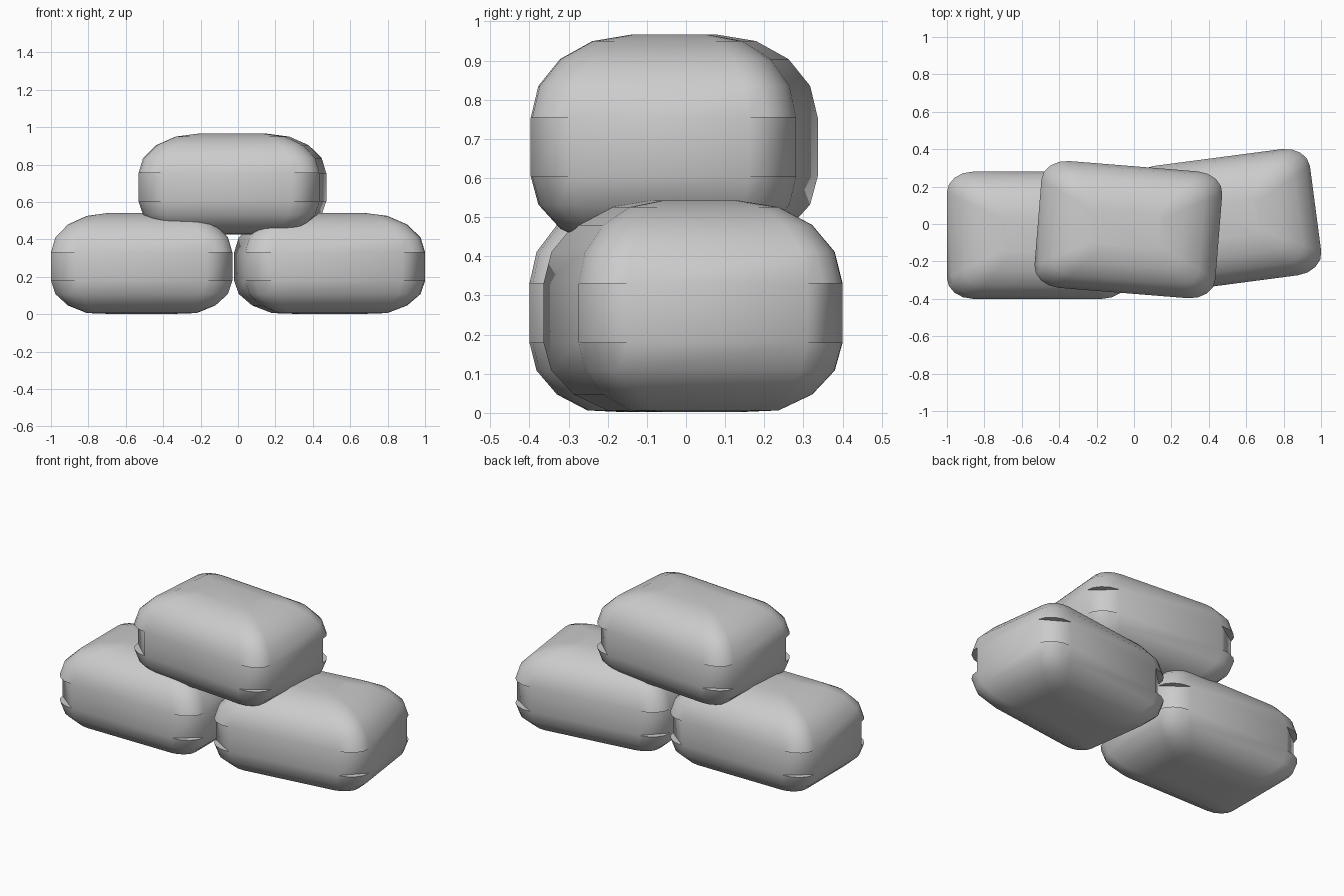
import bpy, bmesh
from math import sin, cos, pi, radians

cube = bpy.data.objects.get("Cube")
if cube:
    bpy.data.objects.remove(cube, do_unlink=True)

stone = bpy.data.materials.new("stone grey")
stone.use_nodes = True
GREY = (0.6, 0.6, 0.6, 1)
stone.diffuse_color = GREY
stone.node_tree.nodes["Principled BSDF"].inputs["Base Color"].default_value = GREY

HALF_X, HALF_Y = 0.485, 0.34       # half size in plan
ROUND_X, ROUND_Y = 0.31, 0.24      # how far the top and bottom edges roll in
CORNER_X, CORNER_Y = 0.14, 0.11    # rounding of the upright corners
SEG = 4
LOW, HIGH = 0.18, 0.33             # flat band around the waist


def ring(bm, t, z):
    """Rounded rectangle, pulled inward as the edge angle t climbs."""
    hx = HALF_X - ROUND_X * (1 - cos(t))
    hy = HALF_Y - ROUND_Y * (1 - cos(t))
    shrink = 0.25 + 0.75 * cos(t)
    cx, cy = CORNER_X * shrink, CORNER_Y * shrink
    verts = []
    for q, (sx, sy) in enumerate([(1, 1), (-1, 1), (-1, -1), (1, -1)]):
        for i in range(SEG + 1):
            a = (q + i / SEG) * pi / 2
            verts.append(bm.verts.new((sx * (hx - cx) + cx * cos(a),
                                       sy * (hy - cy) + cy * sin(a), z)))
    return verts


def bridge(bm, lower, upper):
    n = len(lower)
    for i in range(n):
        j = (i + 1) % n
        bm.faces.new((lower[i], lower[j], upper[j], upper[i]))


def make_bag(name, location, turn):
    bm = bmesh.new()
    angles = [i * pi / 2 / SEG for i in range(SEG + 1)]
    top = [ring(bm, t, HIGH + 0.212 * sin(t)) for t in angles]
    bottom = [ring(bm, t, max(0.002, LOW - 0.188 * sin(t))) for t in angles]
    for i in range(SEG):
        bridge(bm, top[i], top[i + 1])
        bridge(bm, bottom[i + 1], bottom[i])
    bm.faces.new(top[-1])
    bm.faces.new(bottom[-1][::-1])

    # Waist band with straight-cut corners and small ledges above and below
    step = SEG + 1
    ends = [k for q in range(4) for k in (q * step, q * step + SEG)]
    bridge(bm, [bottom[0][k] for k in ends], [top[0][k] for k in ends])
    for q in range(4):
        span = slice(q * step, (q + 1) * step)
        bm.faces.new(top[0][span][::-1])
        bm.faces.new(bottom[0][span])

    mesh = bpy.data.meshes.new(name)
    bm.to_mesh(mesh)
    bm.free()
    mesh.materials.append(stone)
    obj = bpy.data.objects.new(name, mesh)
    obj.location = location
    obj.rotation_euler.z = radians(turn)
    bpy.context.collection.objects.link(obj)
    bpy.ops.object.select_all(action="DESELECT")
    obj.select_set(True)
    bpy.context.view_layer.objects.active = obj
    bpy.ops.object.shade_smooth_by_angle(angle=radians(60))


# Two bags side by side with a third resting across them
make_bag("right_lower_bag", (-0.515, -0.06, 0), 0)
make_bag("left_lower_bag", (0.49, 0.018, 0), 7.5)
make_bag("upper_bag", (-0.03, -0.03, 0.424), -4.6)
